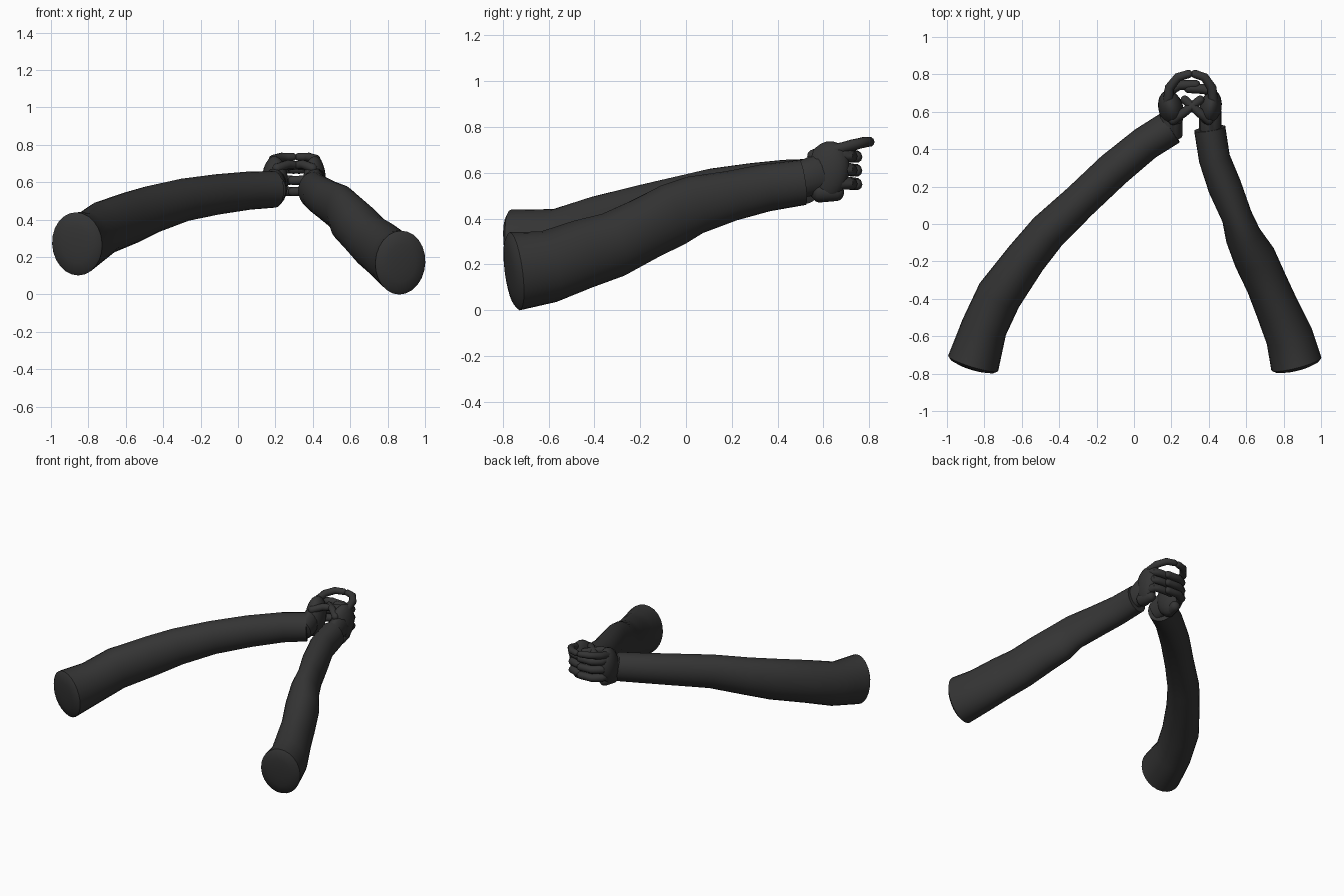
import bpy, bmesh, math
from mathutils import Vector

if "Cube" in bpy.data.objects:
    bpy.data.objects.remove(bpy.data.objects["Cube"])

mat = bpy.data.materials.new("charcoal black")
mat.diffuse_color = (0.035, 0.035, 0.035, 1)
mat.use_nodes = True
mat.node_tree.nodes["Principled BSDF"].inputs["Base Color"].default_value = mat.diffuse_color


def finish(name, bm):
    bmesh.ops.recalc_face_normals(bm, faces=bm.faces[:])
    me = bpy.data.meshes.new(name)
    bm.to_mesh(me)
    bm.free()
    ob = bpy.data.objects.new(name, me)
    bpy.context.collection.objects.link(ob)
    me.materials.append(mat)
    for p in me.polygons:
        p.use_smooth = True
    me.set_sharp_from_angle(angle=math.radians(50))
    return ob


def loft(name, path, sides, dome_start, dome_end):
    """Elliptical tube along (x, y, z, half width, half height) stations."""
    pts = [Vector(p[:3]) for p in path]
    rings = []
    last = len(pts) - 1
    for i, p in enumerate(pts):
        t = (pts[min(i + 1, last)] - pts[max(i - 1, 0)]).normalized()
        side = t.cross(Vector((0, 0, 1))).normalized()
        rings.append((p, side, side.cross(t), t, path[i][3], path[i][4]))

    # rounded caps: extra shrinking rings beyond each end
    def cap(ring, depth):
        p, s, u, t, a, b = ring
        return [(p + t * depth * math.sin(k), s, u, t, a * math.cos(k), b * math.cos(k))
                for k in (0.5, 0.95, 1.3)]
    rings = cap(rings[0], -dome_start)[::-1] + rings + cap(rings[-1], dome_end)
    bm = bmesh.new()
    loops = []
    for p, s, u, t, a, b in rings:
        loops.append([bm.verts.new(p + s * a * math.cos(q) + u * b * math.sin(q))
                      for q in (2 * math.pi * k / sides for k in range(sides))])
    for l0, l1 in zip(loops, loops[1:]):
        for k in range(sides):
            n = (k + 1) % sides
            bm.faces.new((l0[k], l0[n], l1[n], l1[k]))
    bm.faces.new(loops[0])
    bm.faces.new(loops[-1])
    return finish(name, bm)


# Sleeved arms, shoulder to cuff
left_arm = [(-.86, -.745, .27, .14, .17), (-.80, -.55, .295, .123, .15),
            (-.72, -.38, .355, .123, .145), (-.575, -.18, .41, .11, .14),
            (-.46, -.04, .455, .105, .128), (-.29, .12, .505, .097, .115),
            (-.11, .29, .535, .097, .108), (.06, .43, .555, .093, .102),
            (.195, .515, .562, .093, .098)]
right_arm = [(.868, -.748, .17, .138, .172), (.83, -.60, .19, .127, .158),
             (.765, -.45, .245, .117, .152), (.71, -.32, .285, .112, .145),
             (.645, -.18, .355, .114, .138), (.582, -.06, .415, .096, .14),
             (.55, .04, .46, .082, .128), (.485, .20, .50, .090, .11),
             (.43, .35, .535, .084, .104), (.405, .51, .558, .084, .099)]
loft("left_sleeve", left_arm, 24, .03, .003)
loft("right_sleeve", right_arm, 24, .03, .003)


# Hands: d is the distance out from the grip centre line
def hand(label, sign, scale, bar_y):
    def P(d, y, z):
        return (.31 + sign * d * scale, y, z)

    # palm
    bm = bmesh.new()
    bmesh.ops.create_uvsphere(bm, u_segments=20, v_segments=12, radius=1)
    for v in bm.verts:
        c = v.co
        v.co = P(.112 + .068 * c.x + .015 * c.y, .615 + .10 * c.y, .605 + .132 * c.z + .02 * c.y)
    finish(label + "_palm", bm)
    # wrist
    loft(label + "_wrist", [P(.112, .47, .56) + (.06, .075), P(.112, .60, .60) + (.06, .09)],
         16, .01, .02)

    def digit(name, pts, r):
        # finger thickens a little at each joint
        path = []
        for i, p in enumerate(pts):
            k = r * (1 - .06 * i)
            path.append(tuple(p) + (k, k))
            if i < len(pts) - 1:
                mid = (Vector(p) + Vector(pts[i + 1])) / 2
                path.append(tuple(mid) + (k * .93, k * .93))
        loft(label + "_" + name, path, 10, r, r * .8)

    digit("index_finger", [P(.13, .65, .70), P(.12, .73, .722), P(.075, .785, .735),
                           P(.018, .802, .735)], .027)
    for name, z in (("middle_finger", .675), ("ring_finger", .615), ("little_finger", .555)):
        digit(name, [P(.135, .64, z), P(.12, .712, z), P(.07, bar_y, z - .003),
                     P(-.02, bar_y + .003, z - .006)], .031)
    digit("thumb", [P(.10, .555, .675), P(.045, .595, .695), P(-.045, .665, .685)], .026)
    # heel of the hand
    loft(label + "_hand_heel", [P(.12, .58, .515) + (.045, .045), P(.11, .66, .515) + (.035, .038)],
         12, .03, .03)


hand("left", -1, 1.0, .742)
hand("right", 1, .88, .722)
